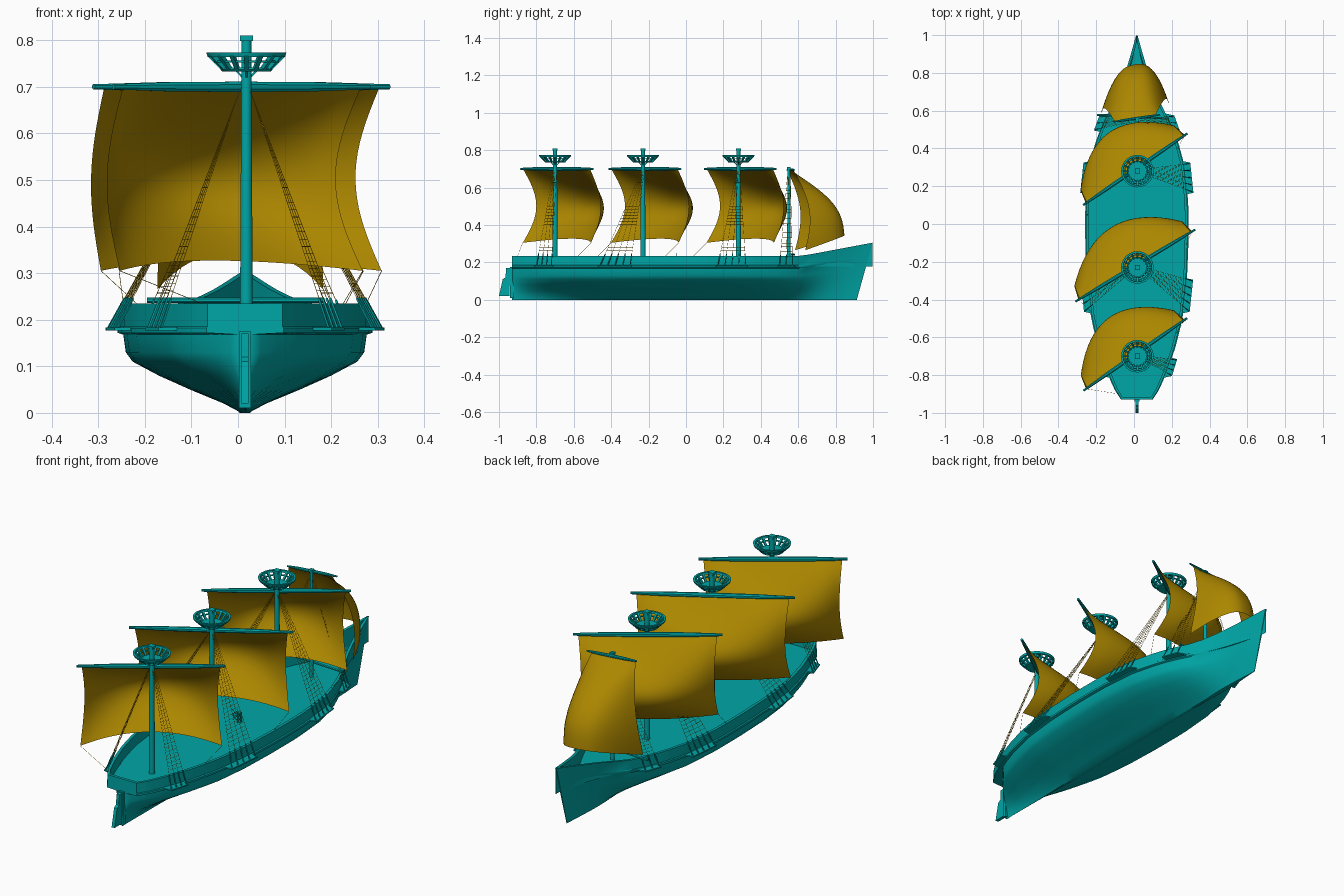
import bpy, bmesh, math
from mathutils import Vector

if "Cube" in bpy.data.objects:
    bpy.data.objects.remove(bpy.data.objects["Cube"])

CX = 0.015  # centre line of the ship


def material(name, rgb):
    m = bpy.data.materials.new(name)
    m.diffuse_color = (*rgb, 1)
    m.use_nodes = True
    m.node_tree.nodes["Principled BSDF"].inputs["Base Color"].default_value = m.diffuse_color
    return m


TEAL = material("teal_wood", (0.0, 0.38, 0.38))
GOLD = material("gold_cloth", (0.41, 0.24, 0.0))


def finish(name, bm, mat, angle=35):
    bmesh.ops.recalc_face_normals(bm, faces=bm.faces)
    me = bpy.data.meshes.new(name)
    bm.to_mesh(me)
    bm.free()
    me.materials.append(mat)
    for p in me.polygons:
        p.use_smooth = True
    me.set_sharp_from_angle(angle=math.radians(angle))
    ob = bpy.data.objects.new(name, me)
    bpy.context.collection.objects.link(ob)
    return ob


def rod(bm, p, q, r1, r2=None, n=4):
    """Tapered rod between two points."""
    p, q = Vector(p), Vector(q)
    r2 = r1 if r2 is None else r2
    rot = (q - p).to_track_quat('Z', 'Y')
    rings = []
    for c, r in ((p, r1), (q, r2)):
        rings.append([bm.verts.new(c + rot @ Vector((r * math.cos(a), r * math.sin(a), 0)))
                      for a in (math.tau * (i + .5) / n for i in range(n))])
    for i in range(n):
        j = (i + 1) % n
        bm.faces.new((rings[0][i], rings[0][j], rings[1][j], rings[1][i]))
    bm.faces.new(rings[0][::-1])
    bm.faces.new(rings[1])


def prism(bm, pts, offset):
    """Extrude a polygon of 3D points by an offset."""
    a = [bm.verts.new(p) for p in pts]
    b = [bm.verts.new(Vector(p) + Vector(offset)) for p in pts]
    bm.faces.new(a)
    bm.faces.new(b[::-1])
    for i in range(len(a)):
        j = (i + 1) % len(a)
        bm.faces.new((a[i], a[j], b[j], b[i]))


def lathe(bm, x, y, profile, n=24):
    """Revolve (radius, z) points, closed as a loop."""
    rings = [[bm.verts.new((x + r * math.cos(math.tau * i / n), y + r * math.sin(math.tau * i / n), z))
              for i in range(n)] for r, z in profile]
    for k in range(len(rings)):
        a, b = rings[k], rings[(k + 1) % len(rings)]
        for i in range(n):
            j = (i + 1) % n
            bm.faces.new((a[i], a[j], b[j], b[i]))


def grid(bm, rows):
    vs = [[bm.verts.new(p) for p in row] for row in rows]
    for a, b in zip(vs, vs[1:]):
        for i in range(len(a) - 1):
            bm.faces.new((a[i], a[i + 1], b[i + 1], b[i]))
    return vs


# Hull: half beam and rail height along the length
BEAM = [(-.93, .08), (-.88, .112), (-.8, .148), (-.65, .2), (-.5, .237), (-.3, .26), (-.1, .268),
        (.1, .268), (.3, .25), (.45, .21), (.57, .16), (.66, .115), (.75, .077), (.85, .046),
        (.93, .023), (.998, .004)]
SECTION = [(0, .03), (.02, .17), (.05, .44), (.08, .69), (.11, .9), (.13, .955), (.168, .975),
           (.172, 1.02), (.182, 1.02), (.185, 1), (.235, 1)]
DECK = .178


def beam(y):
    for (y0, b0), (y1, b1) in zip(BEAM, BEAM[1:]):
        if y <= y1:
            return b0 + (b1 - b0) * (y - y0) / (y1 - y0)
    return 0


def rail(y):
    return .235 + max(0, y - .62) * .187


def section(y, solid):
    b, t = beam(y), rail(y)
    bow = min(1, max(0, (y - .5) / .4))
    bow = bow * bow * (3 - 2 * bow)
    stern = min(1, max(0, (-.45 - y) / .48))
    tuck = min(1, .12 + math.sqrt(max(0, y + .93) / .2))   # underwater hull closes on the sternpost
    half = []
    for z, f in SECTION:
        k = z / .235
        f = f ** (1 + .9 * stern)
        f = f + (.25 + .75 * k - f) * bow * .8
        if z < .17:
            f *= tuck
        half.append((b * f, y - .085 * bow * (1 - k), k * t))
    inner = max(b - .014, .0005)
    deck = t if solid else DECK
    half += [(inner, y, t), (inner, y, deck)]
    left = [(CX - x, yy, z) for x, yy, z in half[::-1]]
    return left + [(CX + x, yy, z) for x, yy, z in half]


bm = bmesh.new()
ys = [-.93, -.922, -.916, -.915, -.9, -.88] + [-.84 + .06 * i for i in range(30)] + [.94, .97, .998]
rows = grid(bm, [section(y, i < 3) for i, y in enumerate(ys)])
for a, b in zip(rows, rows[1:]):                       # deck strip
    bm.faces.new((a[-1], a[0], b[0], b[-1]))
m = len(rows[0]) // 2
for k in range(m - 1):                                 # stern and stem caps
    for r in (rows[0], rows[-1]):
        bm.faces.new((r[m - 1 - k], r[m + k], r[m + k + 1], r[m - 2 - k]))
finish("hull", bm, TEAL, 30)

# Sternpost, rudder and its hinge
bm = bmesh.new()
prism(bm, [(CX - .013, -.94, .01), (CX - .013, -.92, .01), (CX - .013, -.92, .175), (CX - .013, -.94, .175)],
      (.026, 0, 0))
prism(bm, [(CX - .008, -1, .02), (CX - .008, -.945, .02), (CX - .008, -.938, .17), (CX - .008, -.962, .17),
           (CX - .008, -.965, .12), (CX - .008, -.98, .11)], (.016, 0, 0))
rod(bm, (CX, -.965, .135), (CX, -.92, .135), .006, n=8)
finish("rudder", bm, TEAL)

# Steering wheel
bm = bmesh.new()
hub = Vector((.03, -.05, .215))
rod(bm, (.03, -.03, DECK), (.03, -.03, .225), .01, n=6)
rod(bm, hub, hub + Vector((0, .02, 0)), .006, n=8)
for i in range(8):
    d0, d1 = [Vector((math.cos(a), 0, math.sin(a))) for a in (math.tau * i / 8, math.tau * (i + 1) / 8)]
    rod(bm, hub, hub + d0 * .035, .0012)
    rod(bm, hub + d0 * .02, hub + d1 * .02, .0018)
finish("steering_wheel", bm, TEAL)


def make_mast(name, y, top, r):
    bm = bmesh.new()
    rod(bm, (CX + .003, y, DECK - .02), (CX + .003, y, top), r, r * .75, 12)
    rod(bm, (CX + .003, y, top - .012), (CX + .003, y, top), r * 1.35, n=4)
    finish(name, bm, TEAL)


def make_yard(name, c, d, half, r):
    bm = bmesh.new()
    for s in (-1, 1):
        rod(bm, c, c + d * half * .55 * s, r, r * .9, 8)
        rod(bm, c + d * half * .55 * s, c + d * half * s, r * .9, r * .5, 8)
    finish(name, bm, TEAL)


def make_crows_nest(name, y):
    bm = bmesh.new()
    x = CX + .003
    lathe(bm, x, y, [(.012, .733), (.052, .733), (.056, .737), (.052, .741), (.012, .741)])
    lathe(bm, x, y, [(.074, .764), (.083, .764), (.086, .774), (.076, .774)])
    lathe(bm, x, y, [(.064, .752), (.070, .752), (.070, .757), (.064, .757)])
    for i in range(16):
        c, s = math.cos(math.tau * i / 16), math.sin(math.tau * i / 16)
        rod(bm, (x + .049 * c, y + .049 * s, .737), (x + .080 * c, y + .080 * s, .769), .006, .007)
    for i in range(4):
        c, s = math.cos(math.tau * i / 4), math.sin(math.tau * i / 4)
        rod(bm, (x, y, .712), (x + .022 * c, y + .022 * s, .735), .003)
    finish(name, bm, TEAL)


def make_shrouds(name, y, ya, yb, top, n):
    """Chain plates, stays and rope ladders on both sides."""
    plates, ropes = bmesh.new(), bmesh.new()
    for s in (-1, 1):
        x_in, x_out = [[CX + s * (beam(v) + o) for v in (ya, yb)] for o in (-.01, .038)]
        prism(plates, [(x_in[0], ya - .015, .177), (x_out[0], ya - .005, .177), (x_out[1], yb + .005, .177),
                       (x_in[1], yb + .015, .177)], (0, 0, .006))
        lines = []
        for i in range(n):
            f = i / (n - 1)
            foot = Vector((x_out[0] + (x_out[1] - x_out[0]) * f - s * .005, ya + (yb - ya) * f, .18))
            head = Vector((CX + s * .012, y - .008 + .016 * f, top))
            mid = foot.lerp(head, .13)
            rod(plates, foot, mid, .003)
            rod(ropes, mid, head, .0008, n=3)
            lines.append((mid, head))
        for k in range(1, 25):
            for (a, b), (c, d) in zip(lines, lines[1:]):
                rod(ropes, a.lerp(b, k / 28), c.lerp(d, k / 28), .0008, n=3)
    finish(name + "_chain_plates", plates, TEAL)
    finish(name + "_rope_ladders", ropes, GOLD)


def make_sail(name, y, angle, half):
    d = Vector((math.cos(angle), math.sin(angle), 0))
    nrm = Vector((-d.y, d.x, 0))
    c = Vector((CX - .008, y + .01, .70))
    make_yard(name + "_yard", c, d, half, .012)
    n, rows = 20, []
    for j in range(n + 1):
        v, row = j / n, []
        for i in range(n + 1):
            u = 2 * i / n - 1
            w = 1 - u * u
            wave = math.sin(math.pi * v)
            depth = wave * (.075 + .105 * w) + .10 * w * v ** .8
            z = .695 - v * (.39 - .022 * w)
            p = c + d * u * half * (.93 - .045 * wave + .02 * v) + nrm * depth
            row.append((p.x, p.y, z))
        rows.append(row)
    bm = bmesh.new()
    grid(bm, rows)
    finish(name, bm, GOLD, 60)
    # Sheets from the lower corners down to the rail
    bm = bmesh.new()
    for k, s in ((0, -1), (-1, 1)):
        yy = max(-.9, rows[-1][k][1] - .07)
        rod(bm, rows[-1][k], (CX + s * (beam(yy) - .007), yy, .235), .0008, n=3)
    finish(name + "_sheets", bm, GOLD)


# Three square-rigged masts: position, yard angle, yard half length, shroud span
for name, y, ang, half, ya, yb, n in (("aft", -.70, 35, .335, -.80, -.72, 4),
                                      ("main", -.23, 31, .37, -.46, -.30, 5),
                                      ("fore", .28, 34.5, .335, .17, .32, 5)):
    make_mast(name + "_mast", y, .81, .0145)
    make_crows_nest(name + "_crows_nest", y)
    make_sail(name + "_sail", y, math.radians(ang), half)
    make_shrouds(name, y, ya, yb, .69, n)

# Bow mast with a short yard, cross beam and ballooning sail
make_mast("bow_mast", .55, .71, .01)
make_shrouds("bow", .55, .50, .57, .66, 3)
bm = bmesh.new()
rod(bm, (CX - .21, .578, .242), (CX + .17, .558, .242), .006, n=6)
finish("bow_cross_beam", bm, TEAL)
d = Vector((math.cos(.15), math.sin(.15), 0))
make_yard("bow_yard", Vector((CX, .56, .695)), d, .125, .008)
bm = bmesh.new()
rows = []
for j in range(21):
    v, row = j / 20, []
    for i in range(21):
        u = i / 10 - 1
        w = 1 - abs(u) ** 2.6
        wave = math.sin(math.pi * v)
        out = .05 * v + .05 * wave + w * (.235 * v + .03 * wave)
        p = Vector((CX - .01, .56, 0)) + d * u * (.11 + .07 * math.sin(v * math.pi / 2)) + Vector((0, out, 0))
        row.append((p.x, p.y, .69 - v * (.425 - .08 * w)))
    rows.append(row)
grid(bm, rows)
finish("bow_sail", bm, GOLD, 60)
